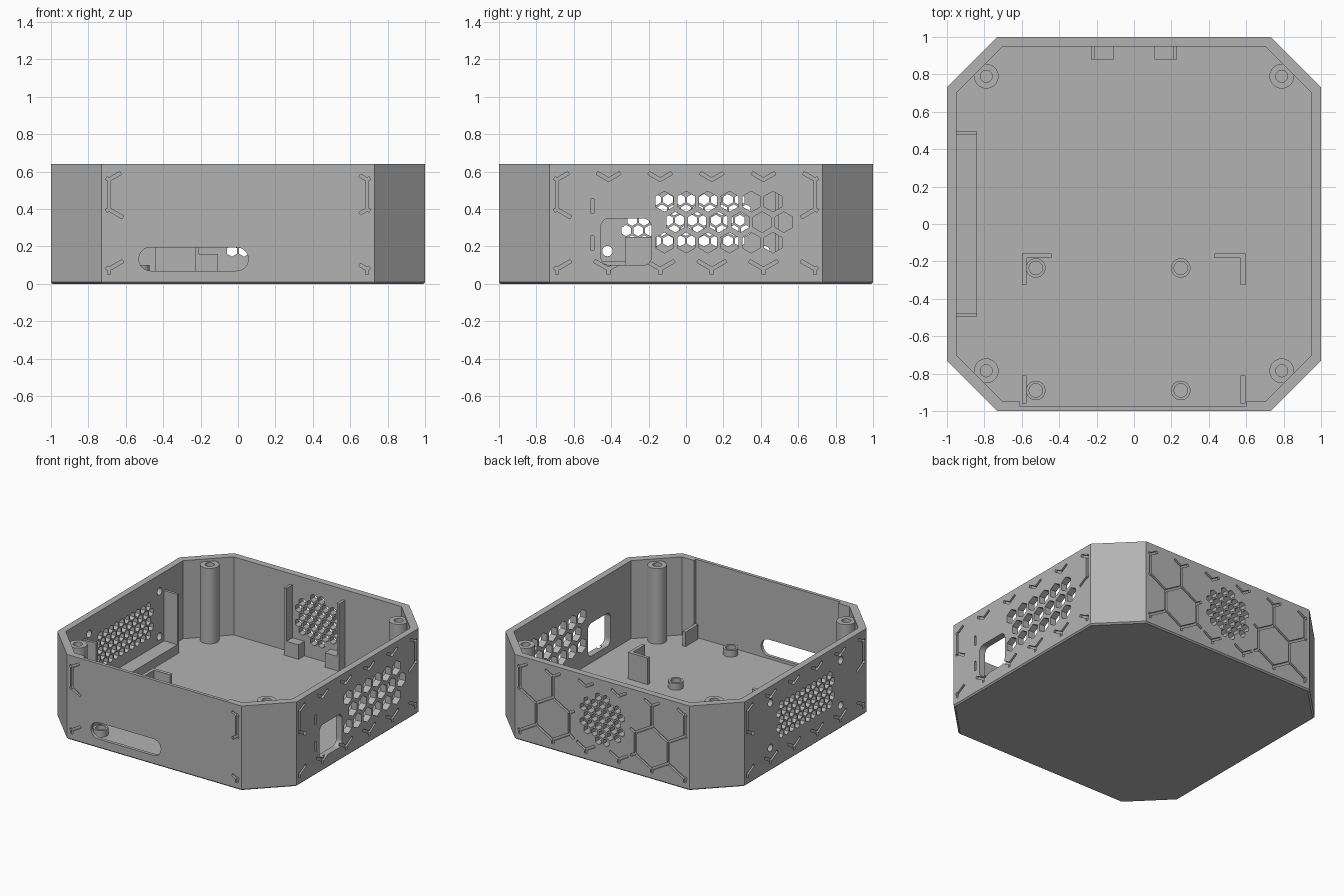
import bpy, bmesh, math
from mathutils import Matrix, Vector

if "Cube" in bpy.data.objects:
    bpy.data.objects.remove(bpy.data.objects["Cube"], do_unlink=True)

grey = bpy.data.materials.new("plain grey")
grey.use_nodes = True
GREY = (0.45, 0.45, 0.45, 1)
grey.diffuse_color = GREY
grey.node_tree.nodes["Principled BSDF"].inputs["Base Color"].default_value = GREY

HEIGHT, FLOOR = 0.64, 0.05


def finish(name, bm):
    bmesh.ops.recalc_face_normals(bm, faces=bm.faces[:])
    mesh = bpy.data.meshes.new(name)
    bm.to_mesh(mesh)
    bm.free()
    mesh.materials.append(grey)
    obj = bpy.data.objects.new(name, mesh)
    bpy.context.collection.objects.link(obj)
    return obj


def loft(bm, lower, upper):
    """Closed solid between two matching loops of points."""
    a = [bm.verts.new(p) for p in lower]
    b = [bm.verts.new(p) for p in upper]
    bm.faces.new(a)
    bm.faces.new(b)
    for i in range(len(a)):
        j = (i + 1) % len(a)
        bm.faces.new((a[i], a[j], b[j], b[i]))


def box(name, x0, x1, y0, y1, top, base=FLOOR - 0.01):
    bm = bmesh.new()
    plan = [(x0, y0), (x1, y0), (x1, y1), (x0, y1)]
    loft(bm, [(x, y, base) for x, y in plan], [(x, y, top) for x, y in plan])
    return finish(name, bm)


def circle(u, v, r, n=6):
    """Regular polygon with a corner at the top."""
    return [(u + r * math.sin(math.tau * i / n), v + r * math.cos(math.tau * i / n))
            for i in range(n)]


def rounded(u0, u1, v0, v1, r, n=8):
    """Rectangle outline with round corners."""
    corners = [(u1 - r, v1 - r), (u0 + r, v1 - r), (u0 + r, v0 + r), (u1 - r, v0 + r)]
    return [(cu + r * math.cos(math.pi / 2 * (q + i / n)),
             cv + r * math.sin(math.pi / 2 * (q + i / n)))
            for q, (cu, cv) in enumerate(corners) for i in range(n + 1)]


def cut_wall(bm, outline, wall, depth):
    """Cutter through the outer face of a wall; walls count round from the front."""
    turn = Matrix.Rotation(wall * math.pi / 2, 3, "Z")
    loft(bm, [turn @ Vector((u, -1.05, v)) for u, v in outline],
         [turn @ Vector((u, depth - 1, v)) for u, v in outline])


def clip(p, q, rect):
    """Part of segment p-q inside the rectangle, or None."""
    t0, t1 = 0.0, 1.0
    for k in (0, 1):
        d = q[k] - p[k]
        lo, hi = rect[2 * k], rect[2 * k + 1]
        if abs(d) < 1e-6:
            if not lo <= p[k] <= hi:
                return None
            continue
        a, b = sorted(((lo - p[k]) / d, (hi - p[k]) / d))
        t0, t1 = max(t0, a), min(t1, b)
    if t1 - t0 < 0.02:
        return None
    p, d = Vector(p), Vector(q) - Vector(p)
    return p + d * t0, p + d * t1


def subtract(target, bm, name):
    cutter = finish(name, bm)
    cutter.hide_render = True
    mod = target.modifiers.new(name, "BOOLEAN")
    mod.operation, mod.solver, mod.object = "DIFFERENCE", "EXACT", cutter
    mod.use_self = True
    bpy.context.view_layer.objects.active = target
    bpy.ops.object.modifier_apply(modifier=mod.name)
    bpy.data.objects.remove(cutter, do_unlink=True)


def octagon(a, c):
    return [(c, -a), (a, -c), (a, c), (c, a), (-c, a), (-a, c), (-a, -c), (-c, -a)]


# Case: eight-sided tray with a small bottom chamfer
outer = octagon(1, 0.73)
bm = bmesh.new()
loft(bm, [(x * 0.99, y * 0.99, 0) for x, y in outer], [(x, y, 0.01) for x, y in outer])
bmesh.ops.delete(bm, geom=[f for f in bm.faces if f.calc_center_median().z > 0.009],
                 context="FACES_ONLY")
rim = [e for e in bm.edges if e.is_boundary]
up = bmesh.ops.extrude_edge_only(bm, edges=rim)["geom"]
for v in up:
    if isinstance(v, bmesh.types.BMVert):
        v.co.z = HEIGHT
bmesh.ops.holes_fill(bm, edges=[e for e in bm.edges if e.is_boundary], sides=0)
case = finish("case", bm)

# Inner space, with the thinner front panel
inner = octagon(0.95, 0.70) + [(-0.61, -0.95), (-0.61, -0.975), (0.6, -0.975), (0.6, -0.95)]
bm = bmesh.new()
loft(bm, [(x, y, FLOOR) for x, y in inner], [(x, y, 0.8) for x, y in inner])
subtract(case, bm, "inner_space")

# Openings through the walls
FRONT, RIGHT, BACK, LEFT = range(4)
bm = bmesh.new()
cut_wall(bm, rounded(-0.53, 0.055, 0.07, 0.195, 0.0624), FRONT, 0.1)
cut_wall(bm, rounded(-0.455, -0.185, 0.1, 0.35, 0.045), RIGHT, 0.1)
for row, z in enumerate((0.22, 0.33, 0.44)):
    for i in range(6):
        cut_wall(bm, circle(-0.115 + 0.116 * i + 0.058 * (row % 2), z, 0.055), RIGHT, 0.1)
for z in (0.18, 0.38):
    cut_wall(bm, [(-0.51, z), (-0.493, z), (-0.493, z + 0.075), (-0.51, z + 0.075)], RIGHT, 0.03)
for row in range(5):
    for i in range(10 + row % 2):
        cut_wall(bm, circle(0.064 * (i - (9 + row % 2) / 2), 0.23 + 0.055 * row, 0.03), LEFT, 0.1)
for u in (-0.42, 0.42):
    for z in (0.175, 0.515):
        cut_wall(bm, circle(u, z, 0.028, 20), LEFT, 0.1)
for row in range(-3, 4):
    for i in range(-3, 4):
        u, v = 0.064 * (i + row % 2 / 2), 0.055 * row
        if math.hypot(u, v) < 0.18:
            cut_wall(bm, circle(u, 0.34 + v, 0.03), BACK, 0.1)
subtract(case, bm, "wall_openings")

# Honeycomb grooves, shown only inside the given windows of each wall
W, R = 0.138, 0.159
segments = []
for k in range(-6, 7):
    for z, shift in ((-0.08, 1), (0.16, 0), (0.398, 1)):
        u = (2 * k + shift) * W
        top = (u, z + R)
        segments += [((u, z), top), (top, (u - W, z + 1.5 * R)), (top, (u + W, z + 1.5 * R))]
LOW, HIGH = 0.055, 0.59


def frame(side):
    return [(-0.7, -side, LOW, HIGH), (side, 0.7, LOW, HIGH),
            (-side, side, LOW, 0.12), (-side, side, 0.555, HIGH)]


windows = {FRONT: [(-0.7, -0.62, LOW, HIGH), (0.655, 0.7, LOW, HIGH)],
           RIGHT: frame(0.62), BACK: frame(0.24), LEFT: frame(0.62)}
bm = bmesh.new()
for wall, rects in windows.items():
    for rect in rects:
        for p, q in segments:
            part = clip(p, q, rect)
            if part:
                a, b = part
                d = (b - a).normalized() * 0.009
                n = Vector((-d.y, d.x))
                a, b = a - d * 0.6, b + d * 0.6
                cut_wall(bm, [a - n, b - n, b + n, a + n], wall, 0.018)
subtract(case, bm, "grooves")


# Round posts with blind holes
def hollow_post(name, x, y, ro, ri, top, hole_bottom):
    n = 32
    profile = [(ri, hole_bottom), (ri, top), (ro, top), (ro, FLOOR - 0.01)]
    bm = bmesh.new()
    rings = [[bm.verts.new((x + r * math.cos(math.tau * i / n),
                            y + r * math.sin(math.tau * i / n), z)) for i in range(n)]
             for r, z in profile]
    for a, b in zip(rings, rings[1:]):
        for i in range(n):
            j = (i + 1) % n
            bm.faces.new((a[i], a[j], b[j], b[i]))
    bm.faces.new(rings[0])
    bm.faces.new(rings[-1])
    obj = finish(name, bm)
    bpy.ops.object.select_all(action="DESELECT")
    obj.select_set(True)
    bpy.context.view_layer.objects.active = obj
    bpy.ops.object.shade_smooth_by_angle()


for x in (-0.79, 0.79):
    for y in (-0.785, 0.79):
        hollow_post("corner_screw_post", x, y, 0.066, 0.032, 0.62, 0.3)
for x in (-0.525, 0.25):
    for y in (-0.89, -0.235):
        hollow_post("board_standoff", x, y, 0.052, 0.036, 0.1, FLOOR)

# Circuit board corner guides
for x0, x1, arm0, arm1 in ((-0.6, -0.575, -0.6, -0.44), (0.57, 0.595, 0.43, 0.595)):
    box("guide_side", x0, x1, -0.325, -0.182, 0.25)
    box("guide_back", arm0, arm1, -0.182, -0.157, 0.25)
    box("guide_front", x0, x1, -0.96, -0.81, 0.16)

# Channel on the left wall: shelf and two end stops
box("side_shelf", -0.96, -0.84, -0.475, 0.475, 0.12)
for y in (-0.495, 0.475):
    box("shelf_end_stop", -0.96, -0.84, y, y + 0.02, 0.5)

# Fan holder on the back wall
for s in (-1, 1):
    xs = sorted((s * 0.11, s * 0.21))
    box("fan_rest", xs[0], xs[1], 0.88, 0.96, 0.16)
    xs = sorted((s * 0.21, s * 0.23))
    box("fan_guide", xs[0], xs[1], 0.88, 0.96, 0.56)
